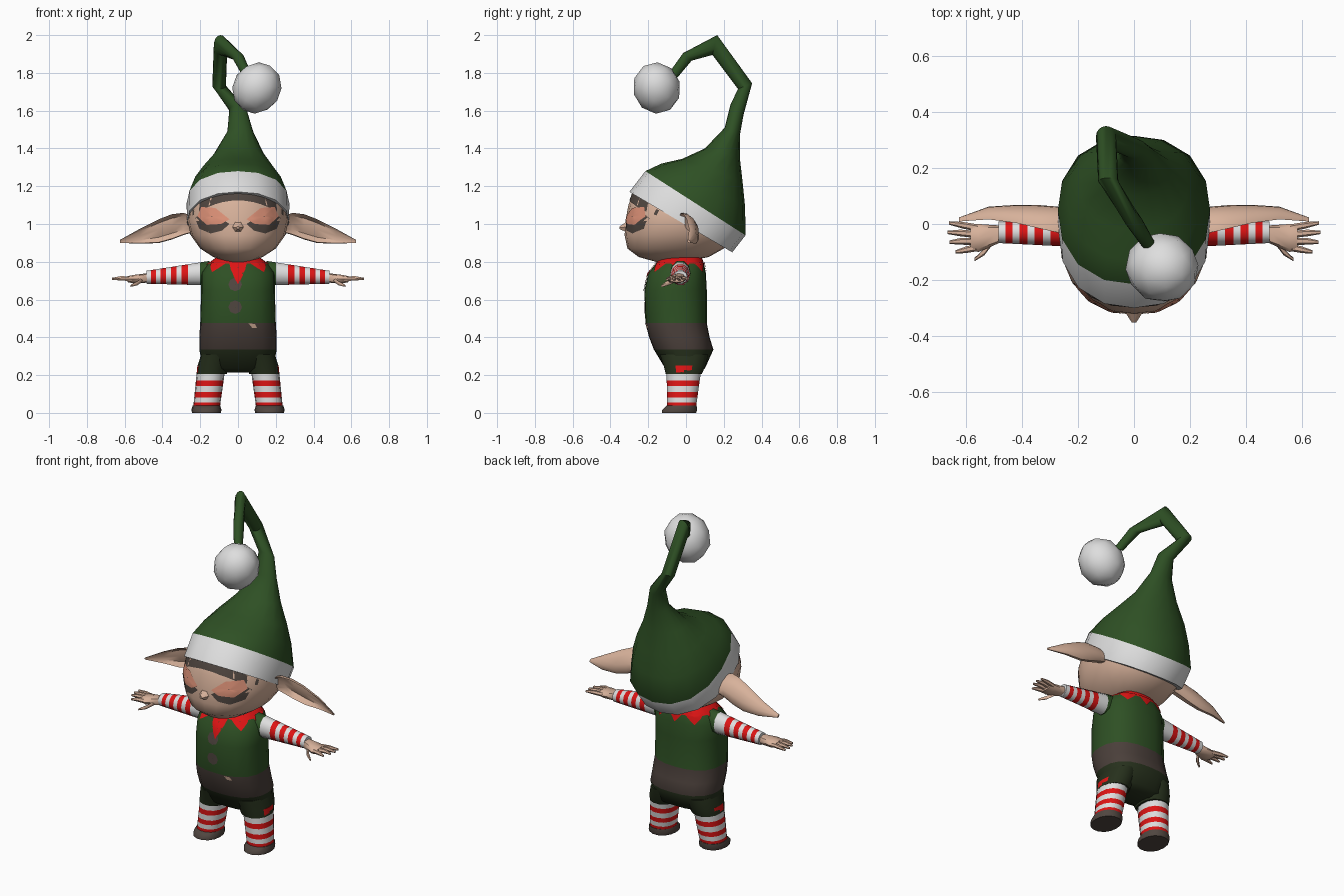
import bpy, bmesh, math
from mathutils import Vector
from mathutils.bvhtree import BVHTree

if "Cube" in bpy.data.objects:
    bpy.data.objects.remove(bpy.data.objects["Cube"])


def material(name, r, g, b):
    m = bpy.data.materials.new(name)
    lin = [(c / 255 / 12.92 if c < 11 else ((c / 255 + 0.055) / 1.055) ** 2.4) for c in (r, g, b)]
    m.diffuse_color = (*lin, 1)
    m.use_nodes = True
    m.node_tree.nodes["Principled BSDF"].inputs["Base Color"].default_value = m.diffuse_color
    return m


M = {
    "skin": material("skin", 216, 178, 155),
    "green": material("felt green", 46, 80, 36),
    "shorts": material("dark green", 38, 48, 28),
    "red": material("red", 222, 20, 20),
    "white": material("white", 222, 222, 222),
    "belt": material("belt brown", 74, 63, 58),
    "dark": material("dark brown", 80, 70, 64),
    "eye": material("salmon", 222, 146, 120),
}


def ring(c, u, v, n=16, p=2.0):
    """Superellipse around c with half-axes u and v."""
    c, u, v = Vector(c), Vector(u), Vector(v)
    out = []
    for i in range(n):
        a = 2 * math.pi * i / n
        co, si = math.cos(a), math.sin(a)
        k = (abs(co) ** p + abs(si) ** p) ** (-1 / p)
        out.append(c + u * co * k + v * si * k)
    return out


def loft(name, rings, mats, closed=True, caps=True):
    """Skin rings; mats is one name or one name per segment."""
    if isinstance(mats, str):
        mats = [mats] * (len(rings) - 1)
    names = list(dict.fromkeys(mats))
    bm = bmesh.new()
    vs = [[bm.verts.new(p) for p in r] for r in rings]
    n = len(rings[0])
    for k in range(len(rings) - 1):
        for i in range(n if closed else n - 1):
            j = (i + 1) % n
            f = bm.faces.new((vs[k][i], vs[k][j], vs[k + 1][j], vs[k + 1][i]))
            f.material_index = names.index(mats[k])
    if caps:
        bm.faces.new(vs[0]).material_index = names.index(mats[0])
        bm.faces.new(vs[-1]).material_index = names.index(mats[-1])
    bmesh.ops.recalc_face_normals(bm, faces=bm.faces)
    me = bpy.data.meshes.new(name)
    bm.to_mesh(me)
    bm.free()
    for m in names:
        me.materials.append(M[m])
    ob = bpy.data.objects.new(name, me)
    bpy.context.collection.objects.link(ob)
    return ob


def zrings(table, n=16, p=2.0, cx=0):
    """Horizontal rings from (z, half width, front y, back y[, x])."""
    return [ring((t[4] if len(t) > 4 else cx, (t[2] + t[3]) / 2, t[0]),
                 (t[1], 0, 0), (0, (t[3] - t[2]) / 2, 0), n, p) for t in table]


def tree(ob):
    bm = bmesh.new()
    bm.from_mesh(ob.data)
    t = BVHTree.FromBMesh(bm)
    bm.free()
    return t


def front_ray(a, z):
    return Vector((a, -1, z)), Vector((0, 1, 0))


def radial_ray(a, z):
    d = Vector((math.cos(a), math.sin(a), 0))
    return Vector((0, -0.03, z)) + d, -d


def project(bvh, pts, ray, off):
    out = []
    for p in pts:
        o, d = ray(*p)
        hit = bvh.ray_cast(o, d)[0]
        out.append((hit if hit else o + d * 0.75) - d * off)
    return out


def decal(name, bvh, outline, mat, ray=front_ray, off=0.005):
    """Thin painted patch wrapped on a surface."""
    pts = []
    for i, a in enumerate(outline):
        b = outline[(i + 1) % len(outline)]
        pts += [(a[0] + (b[0] - a[0]) * k / 3, a[1] + (b[1] - a[1]) * k / 3) for k in range(3)]
    cx = sum(p[0] for p in pts) / len(pts)
    cz = sum(p[1] for p in pts) / len(pts)
    rows = [project(bvh, [(cx + (x - cx) * t, cz + (z - cz) * t) for x, z in pts], ray, off)
            for t in (0.05, 0.35, 0.7, 1)]
    ob = loft(name, rows, mat, caps=False)
    # face the patch outward
    d = ray(cx, cz)[1]
    if sum((f.normal.dot(d) * f.area for f in ob.data.polygons)) > 0:
        ob.data.flip_normals()
    return ob


# Torso with shorts, belt, tunic and collar
torso = loft("torso", zrings([
    (0.215, 0.10, -0.07, 0.06), (0.235, 0.185, -0.11, 0.10), (0.335, 0.205, -0.17, 0.145),
    (0.40, 0.205, -0.195, 0.125), (0.475, 0.2, -0.215, 0.11), (0.65, 0.195, -0.22, 0.11),
    (0.74, 0.195, -0.20, 0.105), (0.79, 0.16, -0.16, 0.095), (0.835, 0.10, -0.13, 0.08)], 20, 2.5),
    ["shorts", "shorts", "belt", "belt", "green", "green", "green", "red"])
skin_of_torso = tree(torso)

# Jagged collar points
for i in range(8):
    a = -math.pi / 2 + i * math.pi / 4
    tip = 0.68 if i == 0 else 0.745
    decal("collar_point", skin_of_torso, [(a - 0.36, 0.8), (a, 0.8), (a + 0.36, 0.8), (a, tip)],
          "red", radial_ray)

# Buttons and belt clasp
for z in (0.68, 0.56):
    decal("button", skin_of_torso, [(-0.015 + 0.036 * math.cos(k * math.pi / 4),
          z + 0.036 * math.sin(k * math.pi / 4)) for k in range(8)], "dark")
decal("belt_clasp", skin_of_torso, [(0.055, 0.475), (0.09, 0.47), (0.1, 0.45), (0.075, 0.45)], "skin")

# Head
head = loft("head", zrings([
    (0.80, 0.06, -0.16, -0.02), (0.825, 0.13, -0.25, 0.12), (0.87, 0.20, -0.31, 0.20),
    (0.94, 0.25, -0.325, 0.25), (1.02, 0.268, -0.32, 0.26), (1.10, 0.255, -0.305, 0.26),
    (1.18, 0.22, -0.275, 0.25), (1.25, 0.15, -0.19, 0.2)], 20, 2.2), "skin")
skin_of_head = tree(head)
loft("nose", [ring((0, -0.31, 0.985), (0.035, 0, 0), (0, 0, 0.035), 6),
              ring((0, -0.352, 0.98), (0.008, 0, 0), (0, 0, 0.008), 6)], "skin")

# Fringe of hair under the hat band
arc = [-0.24 + 0.04 * i for i in range(13)]
rows = [project(skin_of_head, [(x, 1.18 - 2.0 * x * x - d * (1 - (x / 0.3) ** 2)) for x in arc],
                front_ray, 0.004) for d in (-0.02, 0.02, 0.055)]
hair = loft("hair_fringe", rows, "dark", closed=False, caps=False)
if sum(f.normal.y for f in hair.data.polygons) > 0:
    hair.data.flip_normals()

# Hat: rings given by front y, front z, back y, back z, centre x, half width
hat_rings = [
    (-0.30, 1.17, 0.245, 0.85, 0, 0.27), (-0.215, 1.28, 0.315, 0.94, 0, 0.272),
    (-0.13, 1.32, 0.313, 1.09, 0, 0.24), (-0.02, 1.345, 0.30, 1.22, 0, 0.195),
    (0.10, 1.40, 0.285, 1.35, 0.005, 0.13), (0.205, 1.51, 0.285, 1.47, 0.012, 0.068),
    (0.235, 1.63, 0.305, 1.58, 0, 0.046), (0.275, 1.715, 0.35, 1.745, -0.1, 0.036),
    (0.14, 1.895, 0.165, 2.0, -0.092, 0.036), (0.03, 1.865, -0.015, 1.905, 0, 0.032),
    (-0.05, 1.77, -0.09, 1.80, 0.05, 0.025)]
loft("hat", [ring((x, (fy + by) / 2, (fz + bz) / 2), (w, 0, 0),
                  (0, (by - fy) / 2, (bz - fz) / 2), 16, 2.25 if i < 4 else 2)
             for i, (fy, fz, by, bz, x, w) in enumerate(hat_rings)],
     ["white"] + ["green"] * 9)

# Pompom
bpy.ops.mesh.primitive_ico_sphere_add(subdivisions=2, radius=1, location=(0.1, -0.155, 1.72))
pom = bpy.context.object
pom.name = "pompom"
pom.scale = (0.128, 0.126, 0.14)
pom.rotation_euler = (0.3, 0.5, 0.2)
pom.data.materials.append(M["white"])

for s, side in ((-1, "right"), (1, "left")):
    # Painted eyes
    decal(side + "_eye_shadow", skin_of_head, [(s * x, z) for x, z in (
        (0.045, 1.0), (0.085, 0.965), (0.145, 0.95), (0.205, 0.975), (0.228, 1.03),
        (0.2, 1.06), (0.12, 1.05))], "dark", off=0.003)
    decal(side + "_eye", skin_of_head, [(s * x, z) for x, z in (
        (0.045, 1.025), (0.12, 1.085), (0.195, 1.09), (0.215, 1.04), (0.165, 0.995),
        (0.09, 1.0))], "eye", off=0.006)

    # Pointed ear, hollow toward the front: x, y, z, half depth, half height
    ear = []
    for x, y, z, d, h in ((0.24, 0.01, 1.0, 0.045, 0.045), (0.29, 0.01, 1.0, 0.05, 0.06),
                          (0.35, 0.02, 0.985, 0.045, 0.068), (0.42, 0.03, 0.962, 0.036, 0.064),
                          (0.52, 0.035, 0.935, 0.025, 0.04), (0.625, 0.015, 0.908, 0.008, 0.008)):
        r = ring((s * x, y, z), (0, d, -0.1 * h), (0, -0.45 * d, h), 10)
        if 0.27 < x < 0.6:
            for k in (4, 5, 6):
                r[k].y += d * 1.2
        ear.append(r)
    loft(side + "_ear", ear, "skin")

    # Striped sleeve
    xs = [0.15, 0.20, 0.265, 0.298, 0.325, 0.355, 0.38, 0.41, 0.435, 0.46, 0.485]
    sleeve = []
    for x in xs:
        t = (x - 0.15) / 0.335
        sleeve.append(ring((s * x, -0.03, 0.74 - 0.022 * t), (0, 0.055 - 0.017 * t, 0),
                           (0, 0, 0.068 - 0.032 * t), 10))
    loft(side + "_sleeve", sleeve, ["green"] + ["white", "white", "red"][::2] * 4 + ["white"])

    # Hand
    loft(side + "_palm", [ring((s * x, y, z), (0, d, 0), (0, 0, h), 8, 2.5) for x, y, z, d, h in (
        (0.46, -0.032, 0.718, 0.026, 0.024), (0.50, -0.04, 0.712, 0.036, 0.025),
        (0.555, -0.05, 0.708, 0.05, 0.022), (0.585, -0.048, 0.708, 0.046, 0.016))], "skin")
    for root, mid, tip in (((0.56, -0.014, 0.71), (0.61, -0.005, 0.712), (0.662, 0.004, 0.71)),
                           ((0.56, -0.038, 0.71), (0.62, -0.032, 0.714), (0.667, -0.03, 0.71)),
                           ((0.56, -0.062, 0.71), (0.62, -0.062, 0.714), (0.66, -0.065, 0.71)),
                           ((0.56, -0.084, 0.708), (0.60, -0.092, 0.71), (0.638, -0.1, 0.705)),
                           ((0.505, -0.06, 0.705), (0.535, -0.1, 0.685), (0.57, -0.127, 0.672))):
        loft(side + "_finger", [ring((s * p[0], p[1], p[2]), (0, w, 0), (0, 0, w), 6)
                                for p, w in ((root, 0.013), (mid, 0.012), (tip, 0.006))], "skin")

    # Shorts leg, striped stocking and shoe
    loft(side + "_shorts_leg", zrings([
        (0.31, 0.08, -0.14, 0.12, s * 0.115), (0.25, 0.086, -0.12, 0.105, s * 0.128),
        (0.205, 0.08, -0.108, 0.085, s * 0.14)], 14, 2.3), "shorts")
    zs = [0.25, 0.205, 0.172, 0.142, 0.11, 0.082, 0.055, 0.025]
    loft(side + "_stocking", zrings([
        (z, 0.07 + 0.004 * (z / 0.2), -0.10 - 0.02 * z, 0.05 + 0.14 * z, s * (0.17 - 0.12 * z))
        for z in zs], 14, 2.3), ["red", "white"] * 3 + ["red"])
    loft(side + "_shoe", zrings([
        (0.0, 0.076, -0.13, 0.055), (0.015, 0.08, -0.128, 0.06), (0.038, 0.073, -0.105, 0.058)],
        14, 2.2, s * 0.167), "dark")

# Smooth shading with crisp edges
bpy.ops.object.select_all(action='SELECT')
bpy.context.view_layer.objects.active = pom
bpy.ops.object.shade_smooth_by_angle(angle=math.radians(50))
